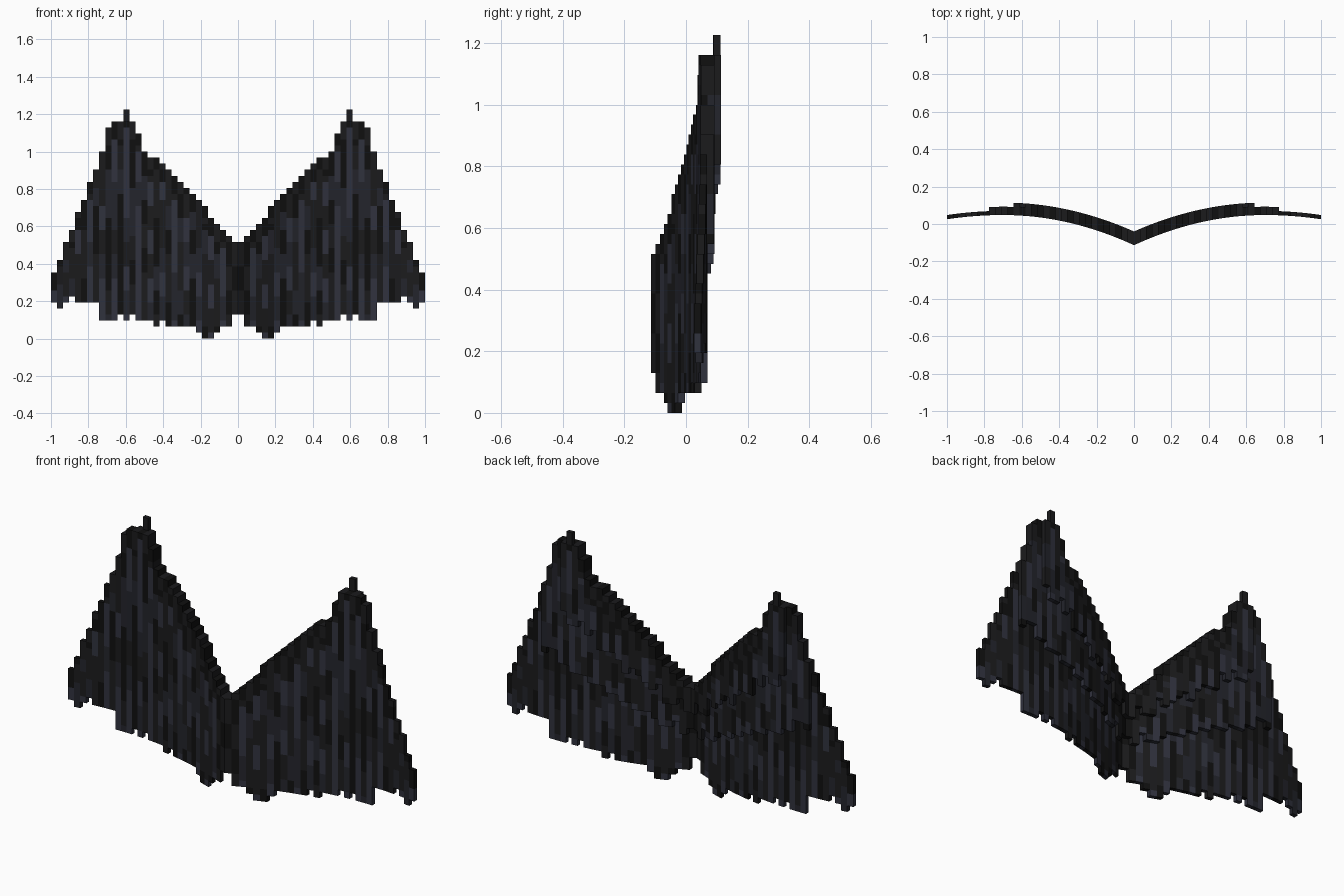
import bpy, bmesh, math, random

if "Cube" in bpy.data.objects:
    bpy.data.objects.remove(bpy.data.objects["Cube"])

random.seed(4)
N = 31                # columns per wing
V = 1 / N             # block size
T = 0.0222            # layer thickness

# Top and bottom outline of one wing, in blocks, from the centre outwards
TOP = [16, 17, 18, 19, 20, 22, 23, 24, 25, 26, 27, 28, 29, 30, 30, 31, 34, 36,
       38, 36, 36, 35, 31, 28, 26, 23, 21, 18, 16, 13, 11]
BOT = [4, 2, 2, 1, 0, 0, 1, 2, 2, 2, 2, 2, 3, 2, 3, 3, 3, 4, 3, 4, 3, 3, 3,
       6, 6, 6, 6, 7, 6, 5, 6]


def curve(x, layer):
    """Depth of the bowed wing at x for a layer boundary."""
    a = 0.329 if x < 0.7 else 0.25
    slope = 2 * a * (0.7 - x)
    return 0.048 - a * (x - 0.7) ** 2 + layer * T * math.sqrt(1 + slope ** 2)


# Dark feather colours
mats = []
for n, c in enumerate([(0.005, 0.005, 0.005), (0.011, 0.011, 0.012),
                       (0.017, 0.018, 0.025), (0.030, 0.032, 0.048)]):
    m = bpy.data.materials.new("feather_shade_%d" % n)
    m.diffuse_color = (*c, 1)
    m.use_nodes = True
    m.node_tree.nodes["Principled BSDF"].inputs["Base Color"].default_value = m.diffuse_color
    mats.append(m)

# Filled blocks: full sheet, then two shorter layers stacked on the back
cells = set()
for i in range(N):
    x = (i + 0.5) * V
    low1 = round(N * (0.27 + 0.38 * x)) + random.choice((-1, 0, 0, 1))
    low2 = round(N * (0.38 + 0.68 * x)) + random.choice((-1, 0, 0, 1))
    for k in range(BOT[i], TOP[i]):
        if k < 36:
            cells.add((i, 0, k))
            if i < 24 and k >= low1:
                cells.add((i, 1, k))
        if i < 20 and k >= low2:
            cells.add((i, 2, k))

# Corner offsets of the six faces of a block, keyed by direction
FACES = {
    (1, 0, 0): ((1, 0, 0), (1, 1, 0), (1, 1, 1), (1, 0, 1)),
    (-1, 0, 0): ((0, 1, 0), (0, 0, 0), (0, 0, 1), (0, 1, 1)),
    (0, 1, 0): ((1, 1, 0), (0, 1, 0), (0, 1, 1), (1, 1, 1)),
    (0, -1, 0): ((0, 0, 0), (1, 0, 0), (1, 0, 1), (0, 0, 1)),
    (0, 0, 1): ((0, 0, 1), (1, 0, 1), (1, 1, 1), (0, 1, 1)),
    (0, 0, -1): ((0, 1, 0), (1, 1, 0), (1, 0, 0), (0, 0, 0)),
}
phase = [random.randrange(4) for _ in range(N)]
shade = {}


def pick(i, l, k):
    """Feather segments a few blocks long; plain dark rim and centre."""
    if k >= TOP[i] - 3 or i < 2:
        return (i + k // 4) % 2
    key = (i, l, (k + phase[i]) // 4)
    if key not in shade:
        shade[key] = random.choice((0, 1, 2) if i % 2 else (1, 2, 3, 3))
    return shade[key]


def build_layer(name, layer):
    bm = bmesh.new()
    verts = {}
    for i, l, k in sorted(c for c in cells if c[1] == layer):
        for d, corners in FACES.items():
            if (i + d[0], l + d[1], k + d[2]) in cells or (i == 0 and d[0] < 0):
                continue
            vs = []
            for c in corners:
                p = (i + c[0], l + c[1], k + c[2])
                if p not in verts:
                    x = p[0] * V
                    verts[p] = bm.verts.new((x, curve(x, p[1]), p[2] * V))
                vs.append(verts[p])
            bm.faces.new(vs).material_index = pick(i, l, k)
    me = bpy.data.meshes.new(name)
    bm.to_mesh(me)
    bm.free()
    for m in mats:
        me.materials.append(m)
    ob = bpy.data.objects.new(name, me)
    bpy.context.collection.objects.link(ob)
    # Opposite wing
    mod = ob.modifiers.new("mirror", 'MIRROR')
    mod.use_clip = True
    mod.merge_threshold = 0.0005


build_layer("flight_feathers", 0)
build_layer("covert_feathers", 1)
build_layer("wing_arm", 2)
